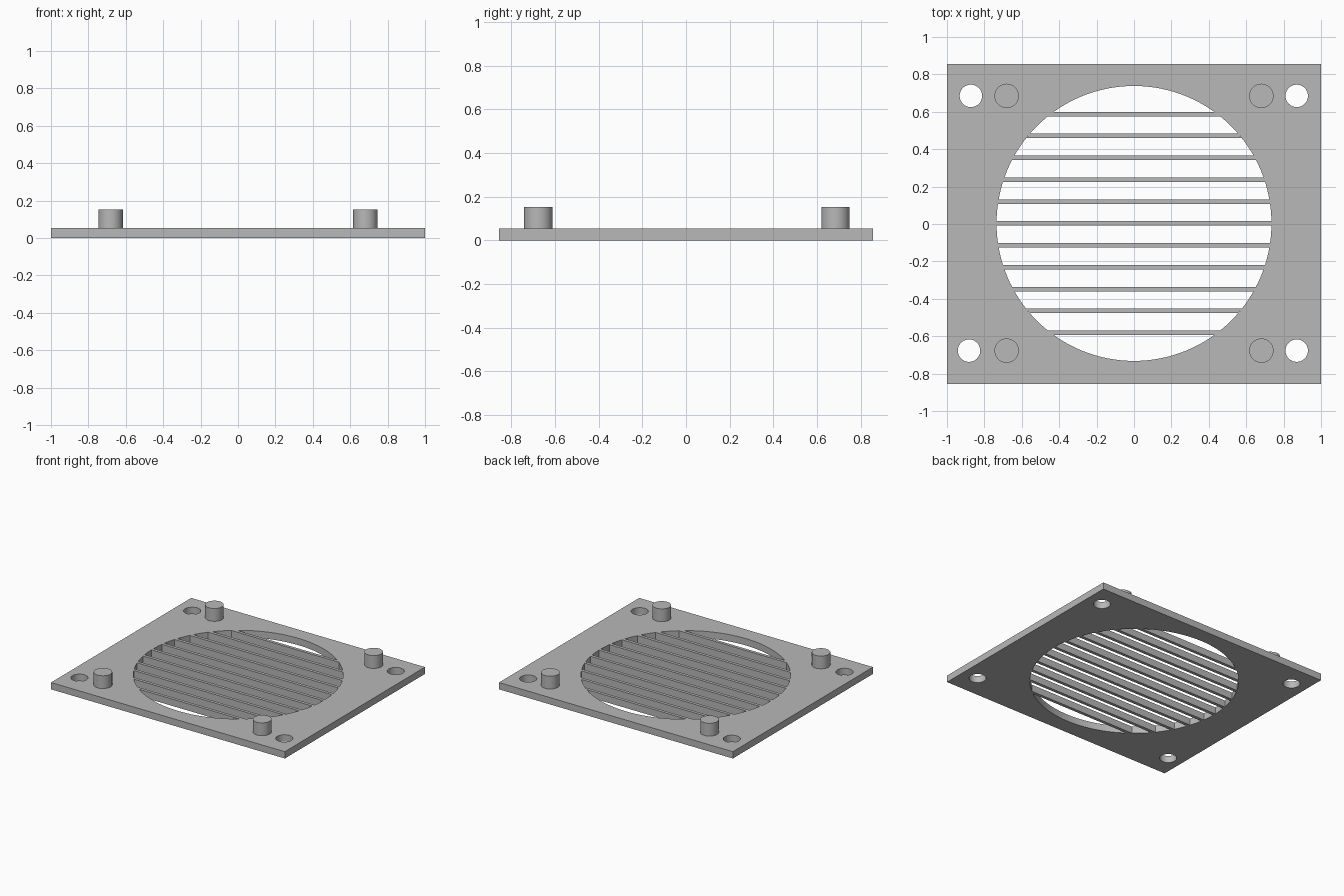
import bpy
import bmesh
from math import sqrt, radians

cube = bpy.data.objects.get("Cube")
if cube:
    bpy.data.objects.remove(cube, do_unlink=True)

THICK = 0.053      # plate thickness
PEG_TOP = 0.152
CENTRE_Y = 0.003   # centre of the opening
RADIUS = 0.735
SLAT = 0.024       # slat width
PITCH = 0.117      # slat spacing

grey = bpy.data.materials.new("plain grey")
grey.use_nodes = True
colour = (0.48, 0.48, 0.48, 1)
grey.diffuse_color = colour
grey.node_tree.nodes["Principled BSDF"].inputs["Base Color"].default_value = colour


def cylinder(name, x, y, low, high, radius, sides=64):
    bpy.ops.mesh.primitive_cylinder_add(
        vertices=sides, radius=radius, depth=high - low,
        location=(x, y, (low + high) / 2))
    obj = bpy.context.object
    obj.name = name
    obj.data.materials.append(grey)
    return obj


def smooth(obj):
    bpy.ops.object.select_all(action="DESELECT")
    obj.select_set(True)
    bpy.context.view_layer.objects.active = obj
    bpy.ops.object.shade_smooth_by_angle(angle=radians(30))


# Rectangular plate
bpy.ops.mesh.primitive_cube_add(size=1, location=(0, 0, THICK / 2))
plate = bpy.context.object
plate.name = "plate"
plate.scale = (2, 1.712, THICK)
bpy.ops.object.transform_apply(location=True, rotation=False, scale=True)
plate.data.materials.append(grey)

# Round opening and corner screw holes
cutters = [cylinder("opening_cutter", 0, CENTRE_Y, -0.1, 0.2, RADIUS, 128)]
for x, y in ((-0.872, 0.685), (0.87, 0.685), (-0.882, -0.677), (0.87, -0.677)):
    cutters.append(cylinder("hole_cutter", x, y, -0.1, 0.2, 0.06))
for cutter in cutters:
    cutter.hide_render = True
    mod = plate.modifiers.new("cut", "BOOLEAN")
    mod.operation = "DIFFERENCE"
    mod.solver = "EXACT"
    mod.object = cutter
    bpy.context.view_layer.objects.active = plate
    bpy.ops.object.modifier_apply(modifier=mod.name)
for cutter in cutters:
    bpy.data.objects.remove(cutter, do_unlink=True)
smooth(plate)

# Slats across the opening, their ends trimmed to its rim
for i in range(-5, 6):
    near, far = i * PITCH - SLAT / 2, i * PITCH + SLAT / 2
    a, b = sqrt(RADIUS ** 2 - near ** 2), sqrt(RADIUS ** 2 - far ** 2)
    bm = bmesh.new()
    outline = ((-a, near), (a, near), (b, far), (-b, far))
    face = bm.faces.new([bm.verts.new((x, y + CENTRE_Y, 0)) for x, y in outline])
    top = bmesh.ops.extrude_face_region(bm, geom=[face])["geom"]
    bmesh.ops.translate(bm, vec=(0, 0, THICK),
                        verts=[v for v in top if isinstance(v, bmesh.types.BMVert)])
    bmesh.ops.recalc_face_normals(bm, faces=bm.faces)
    mesh = bpy.data.meshes.new("slat")
    bm.to_mesh(mesh)
    bm.free()
    mesh.materials.append(grey)
    bpy.context.collection.objects.link(bpy.data.objects.new("slat", mesh))

# Four locating pegs
for x in (-0.681, 0.681):
    for y in (-0.677, 0.685):
        smooth(cylinder("peg", x, y, THICK - 0.01, PEG_TOP, 0.065))
